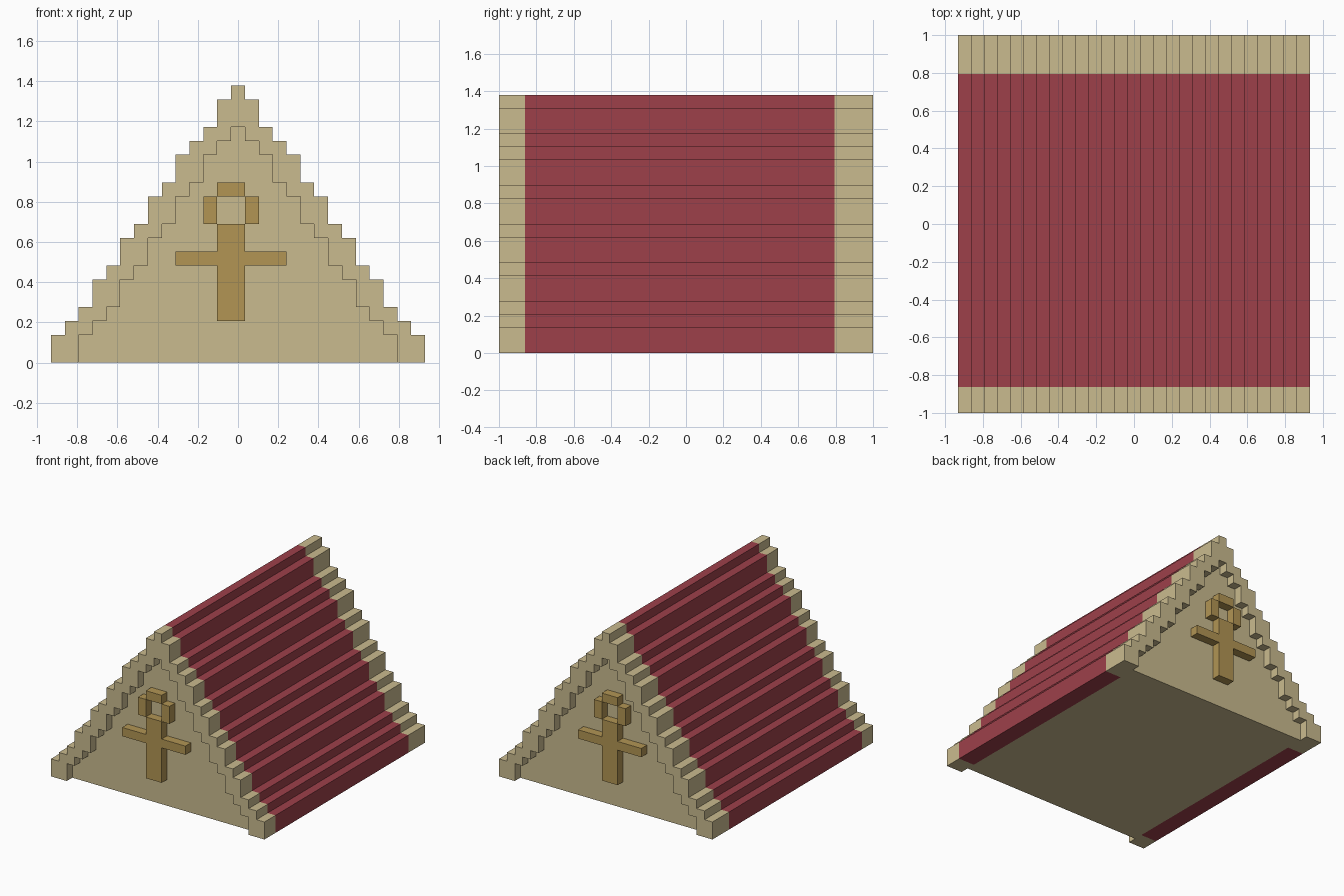
import bpy, bmesh

if "Cube" in bpy.data.objects:
    bpy.data.objects.remove(bpy.data.objects["Cube"])

U = 2 / 29  # one block
# height of each step, from the eaves to the ridge (each step is one block further in)
STEPS = [2, 3, 4, 6, 7, 9, 10, 12, 13, 15, 16, 17, 19, 20]


def srgb(*rgb):
    lin = [c / 255 / 12.92 if c <= 10 else ((c / 255 + 0.055) / 1.055) ** 2.4 for c in rgb]
    return (*lin, 1)


def material(name, *rgb):
    m = bpy.data.materials.new(name)
    m.diffuse_color = srgb(*rgb)
    m.use_nodes = True
    m.node_tree.nodes["Principled BSDF"].inputs["Base Color"].default_value = m.diffuse_color
    return m


sand = material("sandstone", 202, 187, 143)
red = material("roof red", 157, 64, 74)
gold = material("old gold", 178, 149, 84)


def stepped(steps):
    """Stepped gable line from left foot over the ridge to right foot."""
    left, z = [], 0
    for i, top in enumerate(steps):
        x = -(len(steps) - 0.5 - i)
        left += [(x, z), (x, top)]
        z = top
    return left + [(-x, z) for x, z in reversed(left)]


def extrude(name, outlines, y0, y1, mat):
    """Extrude (x, z) outlines from y0 to y1, all in block units."""
    bm = bmesh.new()
    for pts in outlines:
        face = bm.faces.new([bm.verts.new((x * U, y0 * U, z * U)) for x, z in pts])
        new = bmesh.ops.extrude_face_region(bm, geom=[face], use_keep_orig=True)["geom"]
        verts = [g for g in new if isinstance(g, bmesh.types.BMVert)]
        bmesh.ops.translate(bm, verts=verts, vec=(0, (y1 - y0) * U, 0))
    bmesh.ops.recalc_face_normals(bm, faces=bm.faces)
    me = bpy.data.meshes.new(name)
    bm.to_mesh(me)
    bm.free()
    me.materials.append(mat)
    ob = bpy.data.objects.new(name, me)
    bpy.context.collection.objects.link(ob)
    return ob


def rect(x0, x1, z0, z1):
    return [(x0, z0), (x1, z0), (x1, z1), (x0, z1)]


outer, inner = stepped(STEPS), stepped(STEPS[:-2])
band = outer + inner[::-1]  # two-block-thick roof section

# roof with stone trim at both ends
extrude("roof", [band], -12.5, 11.5, red)
extrude("front_trim", [band], -14.5, -12.5, sand)
extrude("back_trim", [band], 11.5, 14.5, sand)

# body, its gables set one block back from the trim
extrude("gable_body", [inner], -13.5, 13.5, sand)

# looped cross emblem on each gable
stem = [(-1.5, 3), (0.5, 3), (0.5, 7), (3.5, 7), (3.5, 8), (0.5, 8),
        (0.5, 10), (-1.5, 10), (-1.5, 8), (-4.5, 8), (-4.5, 7), (-1.5, 7)]
emblem = [stem, rect(-2.5, -1.5, 10, 12), rect(0.5, 1.5, 10, 12), rect(-1.5, 0.5, 12, 13)]
extrude("front_emblem", emblem, -14.5, -13.5, gold)
extrude("back_emblem", emblem, 13.5, 14.5, gold)
